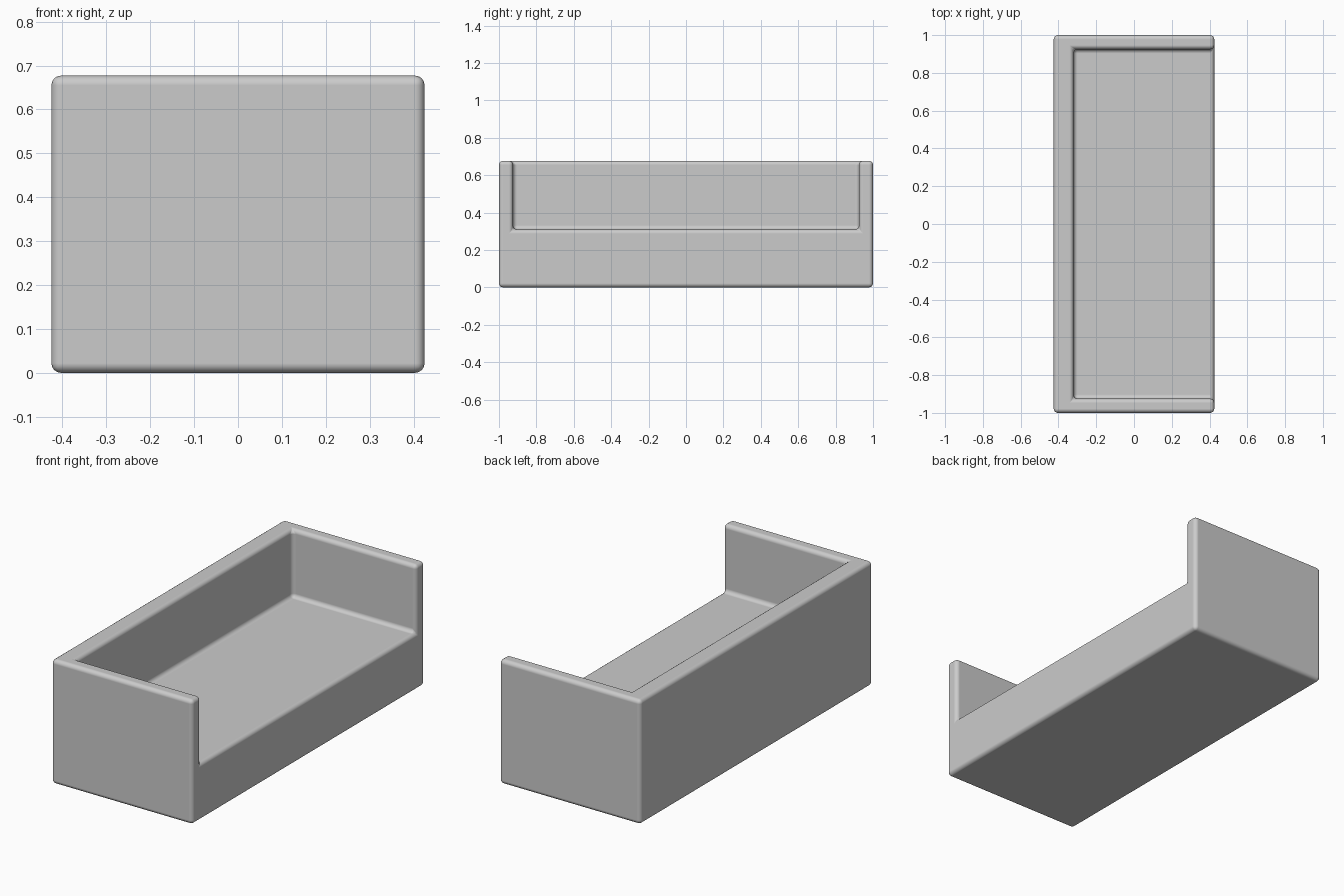
import bpy

if "Cube" in bpy.data.objects:
    bpy.data.objects.remove(bpy.data.objects["Cube"])

X, Y, H = 0.425, 1.0, 0.677          # half depth, half length, height
SEAT, ARM, BACK = 0.31, 0.925, -0.32  # seat top, arm inner face, back inner face


def box(name, lo, hi):
    """Smooth-shaded box between two corners, with its scale applied."""
    bpy.ops.mesh.primitive_cube_add(size=1, location=[(a + b) / 2 for a, b in zip(lo, hi)])
    ob = bpy.context.object
    ob.name = name
    ob.scale = [b - a for a, b in zip(lo, hi)]
    bpy.ops.object.transform_apply(location=True, rotation=True, scale=True)
    for p in ob.data.polygons:
        p.use_smooth = True
    return ob


# Sofa frame: solid block covering base, arms and back
frame = box("sofa_frame", (-X, -Y, 0), (X, Y, H))

# Helper that hollows out the seat, open at the front edge and top
cutter = box("seat_cutter", (BACK, -ARM, SEAT), (X + 0.3, ARM, H + 0.3))
cutter.hide_render = True
cutter.display_type = 'WIRE'

cut = frame.modifiers.new("seat_opening", 'BOOLEAN')
cut.operation = 'DIFFERENCE'
cut.solver = 'EXACT'
cut.object = cutter

# Rounded edges all over
bevel = frame.modifiers.new("soft_edges", 'BEVEL')
bevel.width = 0.022
bevel.segments = 4
bevel.limit_method = 'ANGLE'
bevel.harden_normals = True

# Bake the modifiers into the mesh, then drop the helper
bpy.context.view_layer.objects.active = frame
bpy.ops.object.select_all(action='DESELECT')
frame.select_set(True)
for name in [m.name for m in frame.modifiers]:
    bpy.ops.object.modifier_apply(modifier=name)
bpy.data.objects.remove(cutter)
